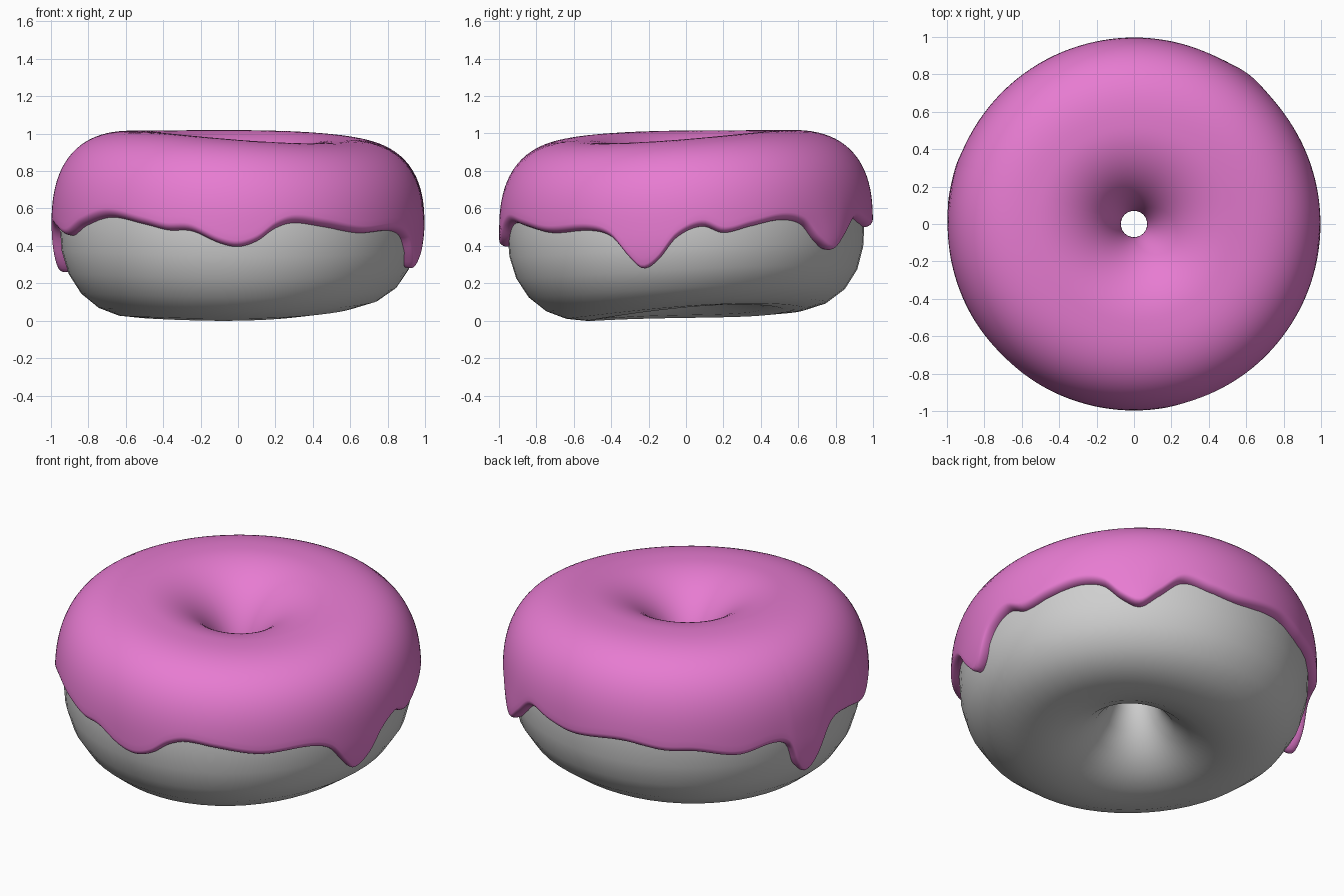
import bpy, bmesh, math
from math import sin, cos, pi, radians

if "Cube" in bpy.data.objects:
    bpy.data.objects.remove(bpy.data.objects["Cube"])

CENTER_R, TUBE_R = 0.525, 0.427

# lower icing edge: (angle in degrees, height)
EDGE = [(5, .51), (12, .475), (21, .51), (32, .545), (40, .52), (46, .43), (52, .385),
        (58, .45), (66, .55), (76, .525), (86, .505), (104, .53), (118, .497), (128, .495),
        (142, .455), (154, .487), (160, .45), (163, .33), (167, .268), (171, .32), (176, .46),
        (181, .51), (190, .50), (202, .46), (212, .515), (225, .56), (239, .52), (247, .49),
        (255, .485), (264, .42), (270, .40), (276, .43), (282, .50), (288, .53), (298, .51),
        (312, .475), (328, .487), (336, .45), (342, .34), (346, .285), (351, .33), (357, .45)]
DRIPS = [(52, 6), (167, 6)]          # drips that bulge outwards: angle, width


def edge_height(deg):
    """Smooth periodic curve through the EDGE points."""
    n = len(EDGE)

    def key(i):
        a, z = EDGE[i % n]
        return a + 360 * (i // n), z
    deg = (deg - EDGE[0][0]) % 360 + EDGE[0][0]
    i = max(k for k in range(n) if EDGE[k][0] <= deg)
    p0, p1, p2, p3 = (key(i + k) for k in (-1, 0, 1, 2))
    h = p2[0] - p1[0]
    u = (deg - p1[0]) / h
    m1 = (p2[1] - p0[1]) / (p2[0] - p0[0]) * h
    m2 = (p3[1] - p1[1]) / (p3[0] - p1[0]) * h
    return ((2*u**3 - 3*u*u + 1) * p1[1] + (u**3 - 2*u*u + u) * m1
            + (3*u*u - 2*u**3) * p2[1] + (u**3 - u*u) * m2)


# uneven ring: height of the tube's middle and half its height
def tube_mid(a):
    return 0.496 + 0.0025*cos(a) + 0.027*sin(a) + 0.01*sin(2*a) + 0.004*cos(2*a)


def tube_half(a):
    return 0.46 - 0.0255*cos(a) - 0.001*sin(a) - 0.004*cos(2*a)


def squareness(a, upper):
    return 2.6 if upper else 2.35 + 0.12 * (cos(a) + sin(a))


def tube_point(a, p, t=0.0):
    """Point on the uneven ring: a around the ring, p around the tube, t outwards."""
    c, s = cos(p), sin(p)
    n = squareness(a, s > 0) if c > 0 else 2.05
    k = (abs(c)**n + abs(s)**n) ** (-1 / n)
    r = CENTER_R + (TUBE_R + t) * c * k
    return (r * cos(a), r * sin(a), tube_mid(a) + (tube_half(a) + t) * s * k)


def make_object(name, rows, closed, mat):
    """Skin rows of points; the ring direction always closes."""
    bm = bmesh.new()
    grid = [[bm.verts.new(c) for c in row] for row in rows]
    n, m = len(grid), len(grid[0])
    for i in range(n):
        nxt = grid[(i + 1) % n]
        for j in range(m if closed else m - 1):
            k = (j + 1) % m
            bm.faces.new((grid[i][j], nxt[j], nxt[k], grid[i][k]))
    for f in bm.faces:
        f.smooth = True
    me = bpy.data.meshes.new(name)
    bm.to_mesh(me)
    bm.free()
    me.materials.append(mat)
    ob = bpy.data.objects.new(name, me)
    bpy.context.collection.objects.link(ob)
    return ob


def material(name, rgb):
    m = bpy.data.materials.new(name)
    m.diffuse_color = (*rgb, 1)
    m.use_nodes = True
    m.node_tree.nodes["Principled BSDF"].inputs["Base Color"].default_value = m.diffuse_color
    return m


grey = material("dough grey", (0.62, 0.62, 0.62))
pink = material("icing pink", (0.80, 0.20, 0.64))

# dough ring
rows = [[tube_point(2*pi*i/56, 2*pi*j/24) for j in range(24)] for i in range(56)]
make_object("dough", rows, True, grey)

# icing: skin over the top with a rounded, dripping lower edge
N, M = 300, 48
rows = []
for i in range(N):
    deg = 360 * i / N
    a = radians(deg)
    q = (edge_height(deg) - 0.006 - tube_mid(a)) / (tube_half(a) + 0.01)
    n = squareness(a, q > 0)
    start = math.atan(q / (1 - abs(q)**n) ** (1 / n))
    end = pi + 0.05
    lip = 0.08                                   # angle over which the edge rounds off
    ps = [start + lip * (1 - cos(k * pi / 14)) for k in range(7)]
    ps += [start + lip + (end - start - 2*lip) * k / M for k in range(M + 1)]
    ps += [end - lip * (1 - cos(k * pi / 14)) for k in range(6, -1, -1)]
    bulge = sum(0.016 * math.exp(-((deg - d) / w) ** 2) for d, w in DRIPS)
    row = []
    for p in ps:
        s = max(0.0, min(1.0, (p - start) / lip, (end - p) / lip))
        t = 0.0365 + 0.0085 * cos(p)
        t += bulge * math.exp(-((p - start) / 0.35) ** 2)
        row.append(tube_point(a, p, -0.008 + (t + 0.008) * math.sqrt(1 - (1 - s) ** 2)))
    rows.append(row)
make_object("icing", rows, False, pink)
